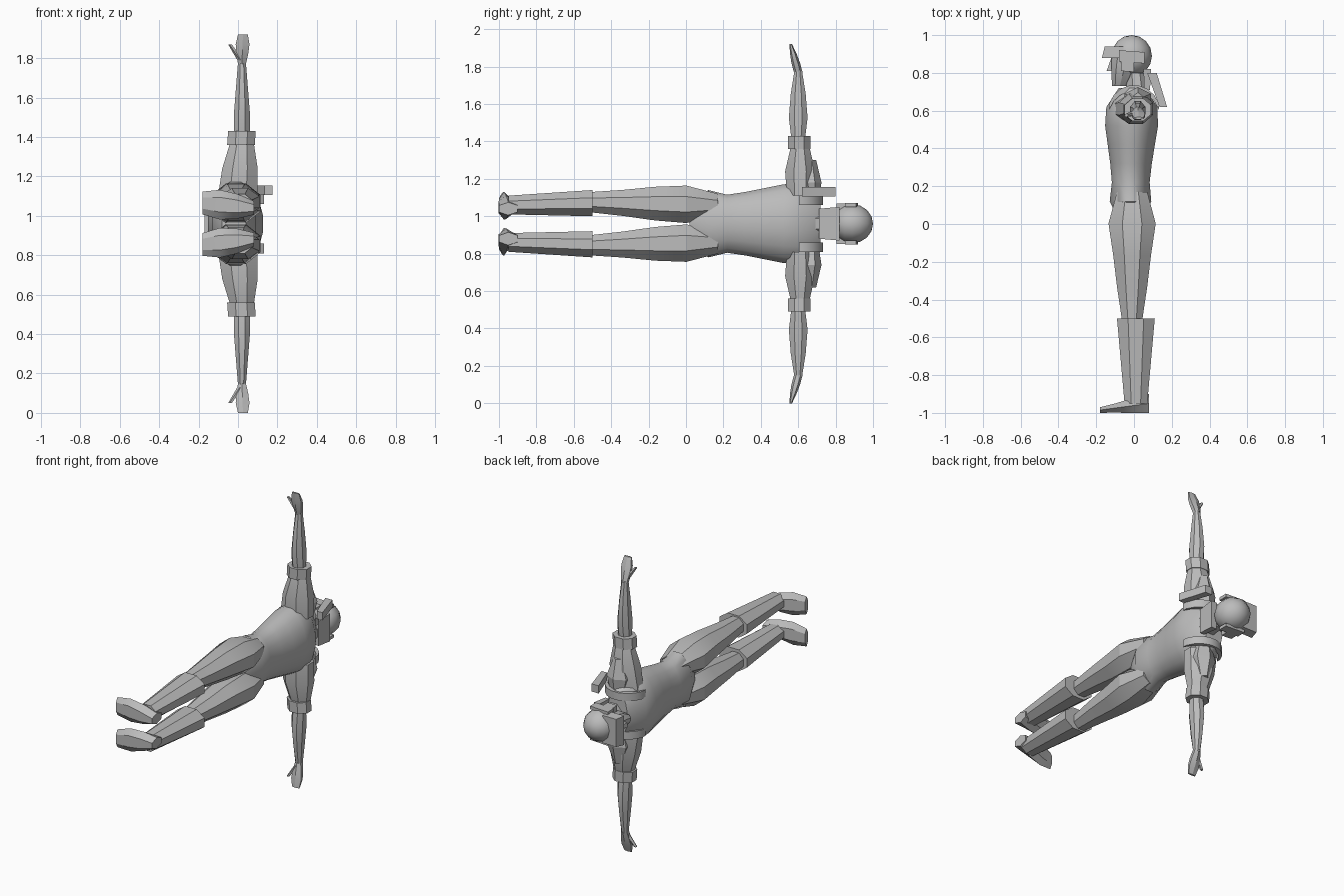
import bpy
import bmesh
from math import cos, sin, pi, radians
from mathutils import Vector

cube = bpy.data.objects.get("Cube")
if cube:
    bpy.data.objects.remove(cube, do_unlink=True)

MID = 0.96  # height of the body's symmetry plane

grey = bpy.data.materials.new("plain grey")
grey.use_nodes = True
tone = (0.5, 0.5, 0.5, 1)
grey.diffuse_color = tone
grey.node_tree.nodes["Principled BSDF"].inputs["Base Color"].default_value = tone


def smooth(obj, angle):
    """Shade the object smoothly, keeping edges above the angle sharp."""
    obj.data.materials.append(grey)
    bpy.ops.object.select_all(action="DESELECT")
    obj.select_set(True)
    bpy.context.view_layer.objects.active = obj
    bpy.ops.object.shade_smooth_by_angle(angle=radians(angle))


def skin(name, centres, sizes, axis, sides, angle):
    """Skin a row of rings lying square to the given axis."""
    bm = bmesh.new()
    rings = []
    first, second = [k for k in range(3) if k != axis]
    for centre, (width, height) in zip(centres, sizes):
        ring = []
        for i in range(sides):
            turn = 2 * pi * (i + 0.5) / sides
            point = centre.copy()
            point[first] += width * cos(turn) / cos(pi / sides)
            point[second] += height * sin(turn) / cos(pi / sides)
            ring.append(bm.verts.new(point))
        rings.append(ring)
    for low, high in zip(rings, rings[1:]):
        for i in range(sides):
            j = (i + 1) % sides
            bm.faces.new((low[i], low[j], high[j], high[i]))
    bm.faces.new(rings[0])
    bm.faces.new(rings[-1])
    bmesh.ops.recalc_face_normals(bm, faces=bm.faces)
    mesh = bpy.data.meshes.new(name)
    bm.to_mesh(mesh)
    bm.free()
    obj = bpy.data.objects.new(name, mesh)
    bpy.context.collection.objects.link(obj)
    smooth(obj, angle)


def limb(name, axis, start, end, sizes, sides=8, angle=20, flip=1):
    """Evenly spaced rings on a straight spine; z is measured from the body plane."""
    start, end = (Vector((x, y, MID + flip * z)) for x, y, z in (start, end))
    last = len(sizes) - 1
    centres = [start.lerp(end, i / last) for i in range(last + 1)]
    skin(name, centres, sizes, "xyz".index(axis), sides, angle)


def pair(name, *shape, **options):
    """The same part on both sides of the body plane."""
    limb("left_" + name, *shape, **options)
    limb("right_" + name, *shape, flip=-1, **options)


# Torso and neck, sizes are half depth and half width
limb("torso", "y", (-.02, .02, 0), (-.01, .72, 0), [
    (.06, .1), (.11, .18), (.1, .155), (.11, .17),
    (.125, .19), (.14, .21), (.135, .22), (.07, .15)], sides=16, angle=45)
limb("neck", "y", (.02, .68, 0), (.01, .8, 0), [(.06, .07), (.05, .055)])

# Head
limb("face", "y", (-.075, .73, 0), (-.03, .91, 0),
     [(.04, .03), (.06, .065), (.075, .08), (.085, .085)], sides=10)
limb("nose", "y", (-.125, .81, 0), (-.11, .88, 0),
     [(.02, .016), (.01, .01)], sides=4)
bpy.ops.mesh.primitive_uv_sphere_add(
    segments=12, ring_count=8, radius=1, location=(-.012, .89, MID),
    rotation=(pi / 2, 0, 0), scale=(.107, .104, .11))
helmet = bpy.context.object
helmet.name = "helmet"
smooth(helmet, 40)

# Head gear
limb("neck_flap", "y", (.07, .71, 0), (.07, .82, 0),
     [(.015, .08), (.02, .09)], sides=4)
limb("goggles", "y", (-.115, .88, 0), (-.105, .94, 0),
     [(.055, .095), (.05, .09)], sides=4)
pair("goggle_strap", "x", (-.08, .89, .1), (.055, .88, .1),
     [(.03, .01)] * 2, sides=4)
pair("ear_cover", "x", (-.07, .84, .09), (0, .835, .09),
     [(.03, .018)] * 2, sides=4)

# Shoulder straps arch over the torso, the radio hangs on the left one
arch = [radians(20 * step) for step in range(1, 9)]
for side, z in (("left", .125), ("right", -.125)):
    skin(side + "_shoulder_strap",
         [Vector((.14 * cos(a), .57 + .15 * sin(a), MID + z)) for a in arch],
         [(.016, .025)] * len(arch), 0, 4, 30)
limb("radio", "y", (.155, .62, .17), (.095, .8, .17),
     [(.02, .025), (.025, .025)], sides=4)

# Arms
pair("upper_arm", "z", (0, .61, .15), (.02, .61, .41),
     [(.1, .07), (.09, .08), (.06, .05)])
pair("shoulder_pad", "z", (.02, .66, .1), (.02, .65, .34),
     [(.04, .04), (.07, .06), (.03, .04)], sides=6)
pair("elbow_cuff", "z", (.015, .605, .4), (.02, .605, .47), [(.07, .06)] * 2)
pair("forearm", "z", (.02, .6, .44), (.02, .6, .82),
     [(.04, .035), (.04, .05), (.03, .04), (.02, .02)])

# Hands, palms turned towards the feet
pair("hand", "z", (.02, .6, .81), (.025, .56, .96),
     [(.02, .02), (.03, .02), (.035, .015), (.025, .006)], sides=6)
pair("thumb", "z", (.015, .59, .83), (-.04, .575, .91),
     [(.015, .013), (.008, .008)], sides=5)

# Legs, shin covers and feet
pair("thigh", "y", (-.01, .17, .1), (-.01, -.5, .115),
     [(.08, .06), (.125, .1), (.1, .09), (.08, .07), (.055, .055)])
pair("shin", "y", (.01, -.5, .11), (.01, -.95, .1), [(.1, .07), (.06, .05)])
pair("foot", "x", (.08, -.95, .08), (-.18, -.985, .105),
     [(.05, .03), (.04, .055), (.025, .065), (.015, .05)], sides=6)
